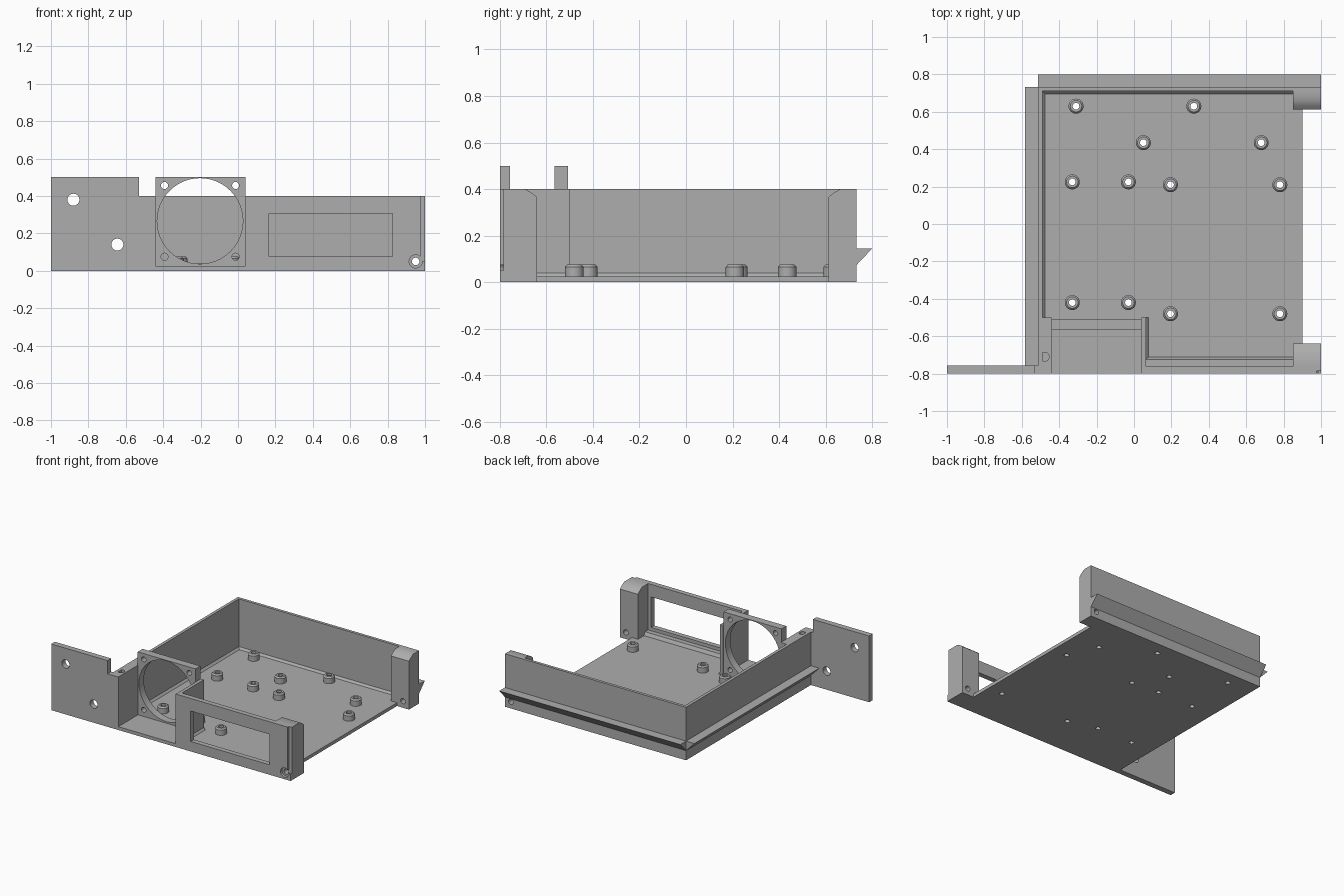
import bpy
import bmesh
from mathutils import Vector

if "Cube" in bpy.data.objects:
    bpy.data.objects.remove(bpy.data.objects["Cube"])

grey = bpy.data.materials.new("plain grey")
grey.use_nodes = True
colour = (0.42, 0.42, 0.42, 1)
grey.diffuse_color = colour
grey.node_tree.nodes["Principled BSDF"].inputs["Base Color"].default_value = colour


def finish(name, bm):
    bmesh.ops.recalc_face_normals(bm, faces=bm.faces)
    mesh = bpy.data.meshes.new(name)
    bm.to_mesh(mesh)
    bm.free()
    mesh.materials.append(grey)
    obj = bpy.data.objects.new(name, mesh)
    bpy.context.scene.collection.objects.link(obj)
    return obj


def place(axis, u, v, w):
    """Profile coordinates u, v and depth w along the named axis."""
    return Vector({"x": (w, u, v), "y": (u, w, v), "z": (u, v, w)}[axis])


def prism(name, axis, points, start, end):
    bm = bmesh.new()
    rings = [[bm.verts.new(place(axis, u, v, w)) for u, v in points] for w in (start, end)]
    bm.faces.new(rings[0])
    bm.faces.new(rings[1])
    n = len(points)
    for i in range(n):
        j = (i + 1) % n
        bm.faces.new((rings[0][i], rings[0][j], rings[1][j], rings[1][i]))
    return finish(name, bm)


def box(name, x0, x1, y0, y1, z0, z1):
    return prism(name, "z", [(x0, y0), (x1, y0), (x1, y1), (x0, y1)], z0, z1)


def rod(axis, u, v, radius, start, end, sides=32):
    bm = bmesh.new()
    bmesh.ops.create_cone(bm, cap_ends=True, segments=sides, radius1=radius,
                          radius2=radius, depth=end - start)
    for vert in bm.verts:
        p = vert.co.copy()
        vert.co = place(axis, u + p.x, v + p.y, (start + end) / 2 + p.z)
    return finish("cutter", bm)


def cut(obj, cutters):
    for cutter in cutters:
        cutter.hide_render = True
        mod = obj.modifiers.new("cut", "BOOLEAN")
        mod.operation = "DIFFERENCE"
        mod.solver = "EXACT"
        mod.object = cutter
    bpy.context.view_layer.update()
    graph = bpy.context.evaluated_depsgraph_get()
    mesh = bpy.data.meshes.new_from_object(obj.evaluated_get(graph))
    obj.modifiers.clear()
    obj.data = mesh
    for cutter in cutters:
        bpy.data.objects.remove(cutter)


def smooth(obj):
    bpy.ops.object.select_all(action="DESELECT")
    obj.select_set(True)
    bpy.context.view_layer.objects.active = obj
    bpy.ops.object.shade_smooth_by_angle(angle=0.6)


LEFT, BACK, FRONT, TOP, FLOOR = -0.513, 0.732, -0.8, 0.4, 0.025

# Floor with a screw hole below every standoff
spots = [(-0.31, 0.63), (0.32, 0.63), (0.05, 0.435), (0.68, 0.435)]
spots += [(x, y) for x in (-0.33, -0.03) for y in (0.225, -0.42)]
spots += [(x, y) for x in (0.195, 0.78) for y in (0.21, -0.48)]
floor = box("floor", LEFT, 0.9, FRONT, BACK, 0, FLOOR)
cut(floor, [rod("z", x, y, 0.018, -0.1, 0.1, 20) for x, y in spots])
smooth(floor)

# Standoffs: lathed rings with a chamfered rim
ring = [(0.018, FLOOR), (0.04, FLOOR), (0.04, 0.065), (0.031, 0.075), (0.018, 0.075)]
for x, y in spots:
    bm = bmesh.new()
    verts = [bm.verts.new((r, 0, z)) for r, z in ring]
    edges = [bm.edges.new((verts[i], verts[(i + 1) % len(verts)])) for i in range(len(verts))]
    bmesh.ops.spin(bm, geom=verts + edges, axis=(0, 0, 1), cent=(0, 0, 0),
                   steps=24, angle=6.283185)
    bmesh.ops.remove_doubles(bm, verts=bm.verts, dist=0.0005)
    standoff = finish("standoff", bm)
    standoff.location = (x, y, 0)
    smooth(standoff)

# Side and back walls
box("side_wall", LEFT, -0.49, FRONT, BACK, 0, TOP)
back_wall = box("back_wall", LEFT, 1, 0.71, BACK, 0, TOP)

# Chamfers where the walls meet the floor
prism("side_chamfer", "y", [(-0.49, FLOOR), (-0.476, FLOOR), (-0.49, 0.04)], -0.5, 0.71)
prism("back_chamfer", "x", [(0.71, FLOOR), (0.696, FLOOR), (0.71, 0.04)], -0.49, 0.9)
prism("bay_chamfer", "y", [(0.065, FLOOR), (0.078, FLOOR), (0.065, 0.04)], -0.73, -0.5)

# Wedge-shaped rails on the outside
prism("back_rail", "x", [(BACK, 0.073), (0.8, 0.145), (BACK, 0.145)], LEFT, 1)
prism("side_rail", "y", [(LEFT, 0.073), (-0.583, 0.145), (LEFT, 0.145)], -0.76, BACK)

# Mounting flange
flange = box("mounting_flange", -1, -0.53, FRONT, -0.757, 0, 0.5)
cut(flange, [rod("y", x, z, 0.032, -1, -0.6) for x, z in ((-0.88, 0.38), (-0.645, 0.14))])
smooth(flange)
box("flange_root", -0.53, LEFT, FRONT, -0.757, 0, TOP)

# Fan bay: solid cheek, thin return wall and the fan plate
cheek = box("bay_cheek", -0.495, -0.44, FRONT, -0.5, 0, TOP)
cut(cheek, [rod("z", -0.478, -0.71, 0.024, 0.25, 0.5)])
smooth(cheek)
box("bay_return_wall", 0.04, 0.065, FRONT, -0.5, 0, TOP)
plate = box("fan_plate", -0.442, 0.04, -0.565, -0.507, FLOOR, 0.5)
cutters = [rod("y", -0.203, 0.266, 0.229, -0.7, -0.4, 64)]
cutters += [rod("y", x, z, 0.019, -0.7, -0.4, 20) for x in (-0.393, -0.013) for z in (0.075, 0.456)]
cut(plate, cutters)
smooth(plate)

# Front wall with a window, screw hole and corner notch
front_wall = box("front_wall", 0.04, 1, FRONT, -0.762, 0, TOP)
cut(front_wall, [box("cutter", 0.165, 0.825, -1, -0.6, 0.075, 0.305),
                 rod("y", 0.95, 0.05, 0.035, -1, -0.78),
                 rod("y", 0.95, 0.05, 0.02, -1, -0.6),
                 box("cutter", 0.975, 1.1, -0.9, -0.785, 0.05, 0.5)])
smooth(front_wall)
prism("window_sill", "x", [(-0.762, FLOOR), (-0.712, FLOOR), (-0.725, 0.05), (-0.762, 0.05)],
      0.065, 0.86)

# Corner posts with a softened inner top edge
for name, outer, inner, side in (("front_post", -0.762, -0.64, 1), ("back_post", 0.71, 0.612, -1)):
    profile = [(outer, 0), (inner, 0), (inner, 0.365), (inner - side * 0.02, 0.382),
               (inner - side * 0.05, TOP), (outer, TOP)]
    post = prism(name, "x", profile, 0.85, 1)
    cut(post, [rod("y", 0.95, 0.05, 0.02, -1, 1)])
    smooth(post)
cut(back_wall, [rod("y", 0.95, 0.05, 0.02, 0.5, 1)])
smooth(back_wall)
